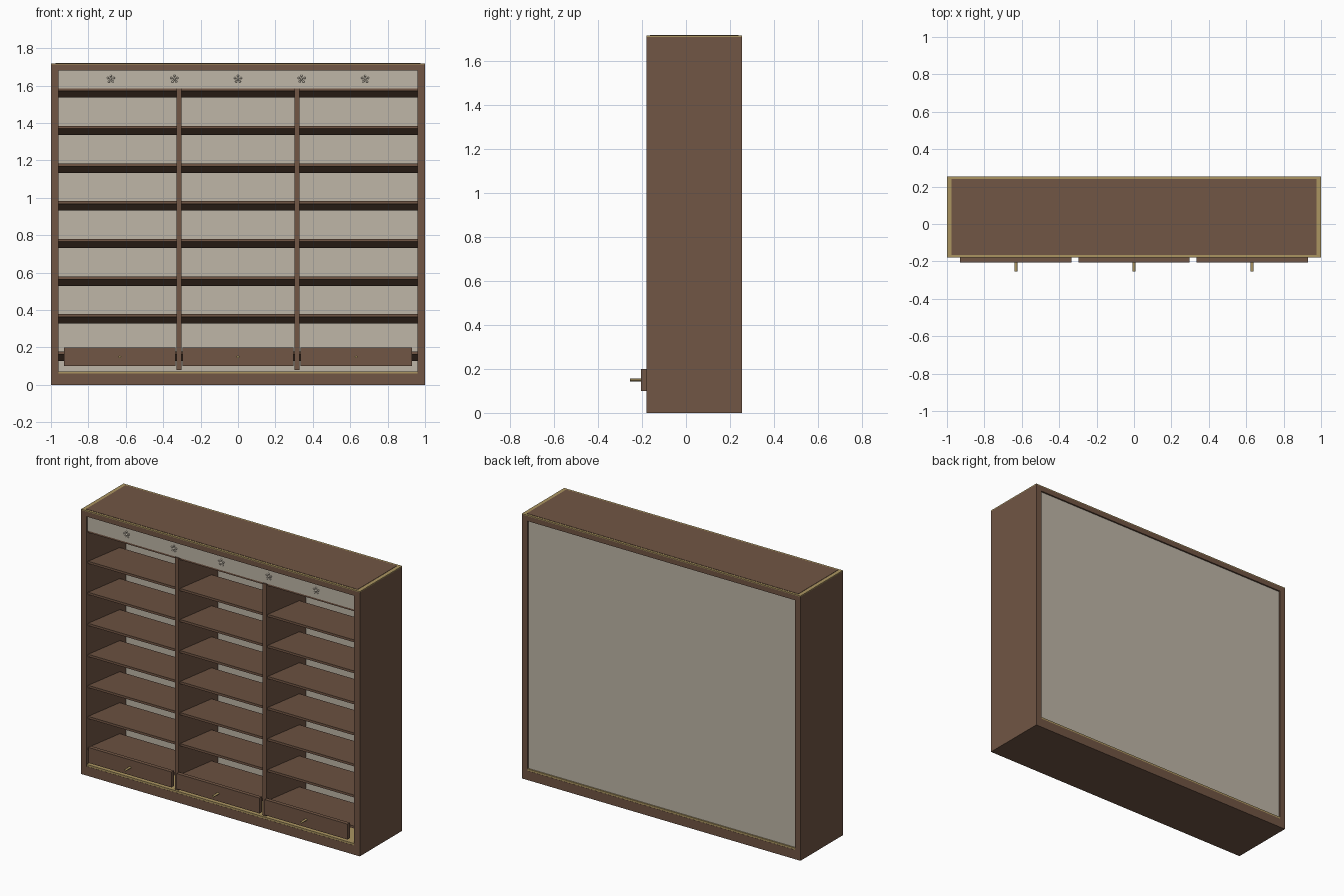
import bpy, bmesh, math
from mathutils import Matrix, Vector

if "Cube" in bpy.data.objects:
    bpy.data.objects.remove(bpy.data.objects["Cube"])


def material(name, rgb):
    m = bpy.data.materials.new(name)
    m.diffuse_color = (*rgb, 1)
    m.use_nodes = True
    m.node_tree.nodes["Principled BSDF"].inputs["Base Color"].default_value = m.diffuse_color
    return m


WOOD = material("brown wood", (0.165, 0.092, 0.058))
PALE = material("pale grey beige", (0.52, 0.47, 0.39))
BRASS = material("brass trim", (0.41, 0.30, 0.12))


def finish(bm, name, mat):
    me = bpy.data.meshes.new(name)
    bm.to_mesh(me)
    bm.free()
    me.materials.append(mat)
    ob = bpy.data.objects.new(name, me)
    bpy.context.collection.objects.link(ob)
    return ob


def box(name, mat, x0, x1, y0, y1, z0, z1, shear=0.0):
    """Box between limits; shear lowers the back edge."""
    bm = bmesh.new()
    bmesh.ops.create_cube(bm, size=1)
    for v in bm.verts:
        back = v.co.y > 0
        v.co = Vector((x0 if v.co.x < 0 else x1, y1 if back else y0,
                       (z0 if v.co.z < 0 else z1) - (shear if back else 0)))
    return finish(bm, name, mat)


F, B = -0.18, 0.255   # front and back of the carcass

# Carcass
box("base", WOOD, -1, 1, F, B, 0, 0.06)
box("floor_trim", BRASS, -0.96, 0.96, F + 0.001, B - 0.001, 0.06, 0.072)
for s, side in ((-1, "left"), (1, "right")):
    a, b = sorted((s * 0.96, s * 1.0))
    box(side + "_side", WOOD, a, b, F, B, 0.06, 1.68)
box("top_board", WOOD, -1, 1, F, B, 1.68, 1.712)
box("top_trim", BRASS, -1, 1, F, B, 1.712, 1.718)
box("top_panel", WOOD, -0.975, 0.975, F + 0.015, B - 0.015, 1.718, 1.72)
box("back_panel", PALE, -0.96, 0.96, 0.225, 0.245, 0.072, 1.68)

# Dividers
for s, side in ((-1, "left"), (1, "right")):
    box(side + "_divider", WOOD, s * 0.315 - 0.014, s * 0.315 + 0.014,
        F + 0.002, 0.225, 0.08, 1.585)

# Tilted shelves and drawer fronts in three bays
bays = [(-0.96, -0.329), (-0.301, 0.301), (0.329, 0.96)]
for i, (x0, x1) in enumerate(bays):
    for k in range(8):
        z = 0.177 + k * 0.2013
        box(f"shelf_{i}_{k}", WOOD, x0, x1, -0.165, 0.16, z - 0.015, z, 0.035)
    c = (-0.632, 0, 0.632)[i]
    box(f"drawer_front_{i}", WOOD, c - 0.298, c + 0.298, -0.205, F, 0.1, 0.2)
    bm = bmesh.new()
    bmesh.ops.create_cone(
        bm, cap_ends=True, segments=12, radius1=0.008, radius2=0.008, depth=0.05,
        matrix=Matrix.Translation((c, -0.23, 0.15)) @ Matrix.Diagonal((1, 1, 0.75, 1))
        @ Matrix.Rotation(math.pi / 2, 4, 'X'))
    finish(bm, f"drawer_handle_{i}", BRASS)

# Fascia with small rosettes
box("fascia", PALE, -0.96, 0.96, -0.17, -0.155, 1.585, 1.68)
for i in range(5):
    x = (i - 2) * 0.34
    bm = bmesh.new()
    spots = [(0, 0, 0.007)] + [
        (0.017 * math.sin(a * math.tau / 5), 0.017 * math.cos(a * math.tau / 5), 0.006)
        for a in range(5)]
    for dx, dz, r in spots:
        bmesh.ops.create_uvsphere(
            bm, u_segments=10, v_segments=6, radius=r,
            matrix=Matrix.Translation((x + dx, -0.17, 1.635 + dz)))
    for f in bm.faces:
        f.smooth = True
    finish(bm, f"rosette_{i}", PALE)
